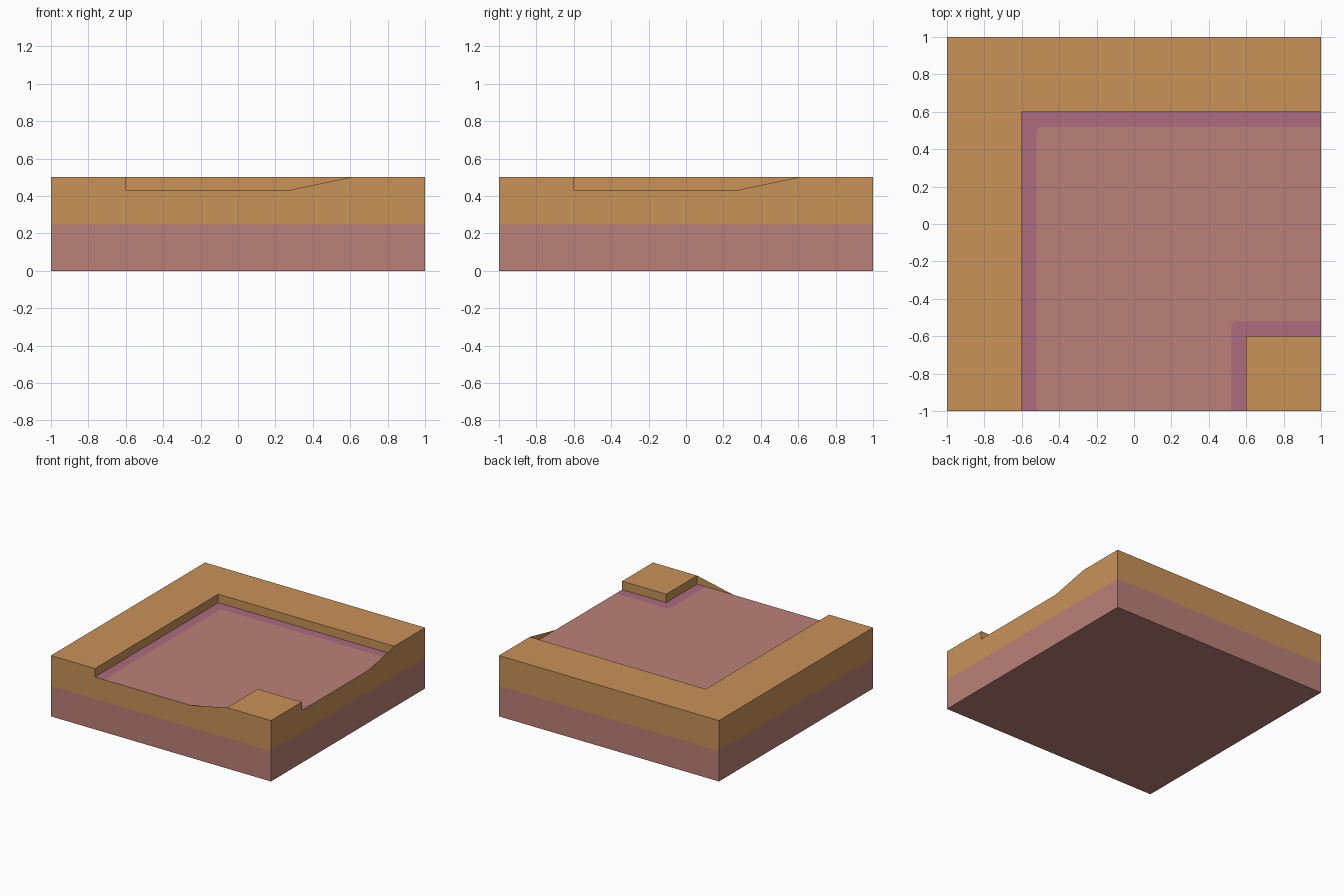
import bpy, bmesh, math

if "Cube" in bpy.data.objects:
    bpy.data.objects.remove(bpy.data.objects["Cube"])

TOP, BED, MID = 0.5, 0.43, 0.25   # bank height, bed height, colour split
E, B, R = 0.6, 0.52, 0.03         # channel edge, wet border edge, border corner radius


def material(name, rgb):
    m = bpy.data.materials.new(name)
    lin = [((c / 255 + 0.055) / 1.055) ** 2.4 for c in rgb]
    m.diffuse_color = (*lin, 1)
    m.use_nodes = True
    m.node_tree.nodes["Principled BSDF"].inputs["Base Color"].default_value = m.diffuse_color
    return m


EARTH = material("earth_brown", (201, 146, 89))
CLAY = material("clay_pink", (187, 128, 120))
RIM = material("rim_purple", (172, 107, 126))
MATS = [EARTH, CLAY, RIM]


def build(name, polys):
    """Each entry is (points, material); flat faces wound outward."""
    bm = bmesh.new()
    for pts, mat in polys:
        f = bm.faces.new([bm.verts.new(p) for p in pts])
        f.material_index = MATS.index(mat)
    bmesh.ops.remove_doubles(bm, verts=bm.verts, dist=1e-5)
    me = bpy.data.meshes.new(name)
    bm.to_mesh(me)
    bm.free()
    for m in MATS:
        me.materials.append(m)
    ob = bpy.data.objects.new(name, me)
    bpy.context.collection.objects.link(ob)


def flat(pts, z):
    return [(x, y, z) for x, y in pts]


def side(profile, quarter):
    """Stand a (u, z) profile on the front, turned by quarter turns."""
    c, s = [(1, 0), (0, 1), (-1, 0), (0, -1)][quarter]
    return [(u * c + s, u * s - c, z) for u, z in profile]


def corner(cx, cy):
    """Rounded corner running from facing -x to facing +y."""
    return [(cx + R * math.cos(a), cy + R * math.sin(a))
            for a in (math.pi - i * math.pi / 8 for i in range(5))]


# Outer sides: front and right have the channel mouth, back and left are plain
mouth = [(-1, MID), (1, MID), (1, TOP), (E, TOP), (0.27, BED),
         (-E, BED), (-E, TOP), (-1, TOP)]
plain = [(-1, MID), (1, MID), (1, TOP), (-1, TOP)]
lower = [(-1, 0), (1, 0), (1, MID), (-1, MID)]
sides = [(side(lower, q), CLAY) for q in range(4)]
sides += [(side(mouth if q < 2 else plain, q), EARTH) for q in range(4)]
sides.append((flat([(-1, -1), (-1, 1), (1, 1), (1, -1)], 0), CLAY))
build("tile_sides", sides)


def wall(a, b):
    return ([(*a, BED), (*b, BED), (*b, TOP), (*a, TOP)], EARTH)


# Outer bank: L-shaped top with its inner walls
build("outer_bank", [
    (flat([(-1, -1), (-E, -1), (-E, E), (1, E), (1, 1), (-1, 1)], TOP), EARTH),
    wall((-E, E), (-E, -1)), wall((1, E), (-E, E))])

# Inner bank: small square corner block
build("inner_bank", [
    (flat([(E, -1), (1, -1), (1, -E), (E, -E)], TOP), EARTH),
    wall((E, -1), (E, -E)), wall((E, -E), (1, -E))])

# Channel bed with purple borders along both banks
outer = [(-B, -1)] + corner(-B + R, B - R) + [(1, B)]
inner = [(B, -1)] + corner(B + R, -B - R) + [(1, -B)]
build("channel_bed", [
    (flat(inner + outer[::-1], BED), CLAY),
    (flat(outer + [(1, E), (-E, E), (-E, -1)], BED), RIM),
    (flat([(E, -1), (E, -E), (1, -E)] + inner[::-1], BED), RIM)])
